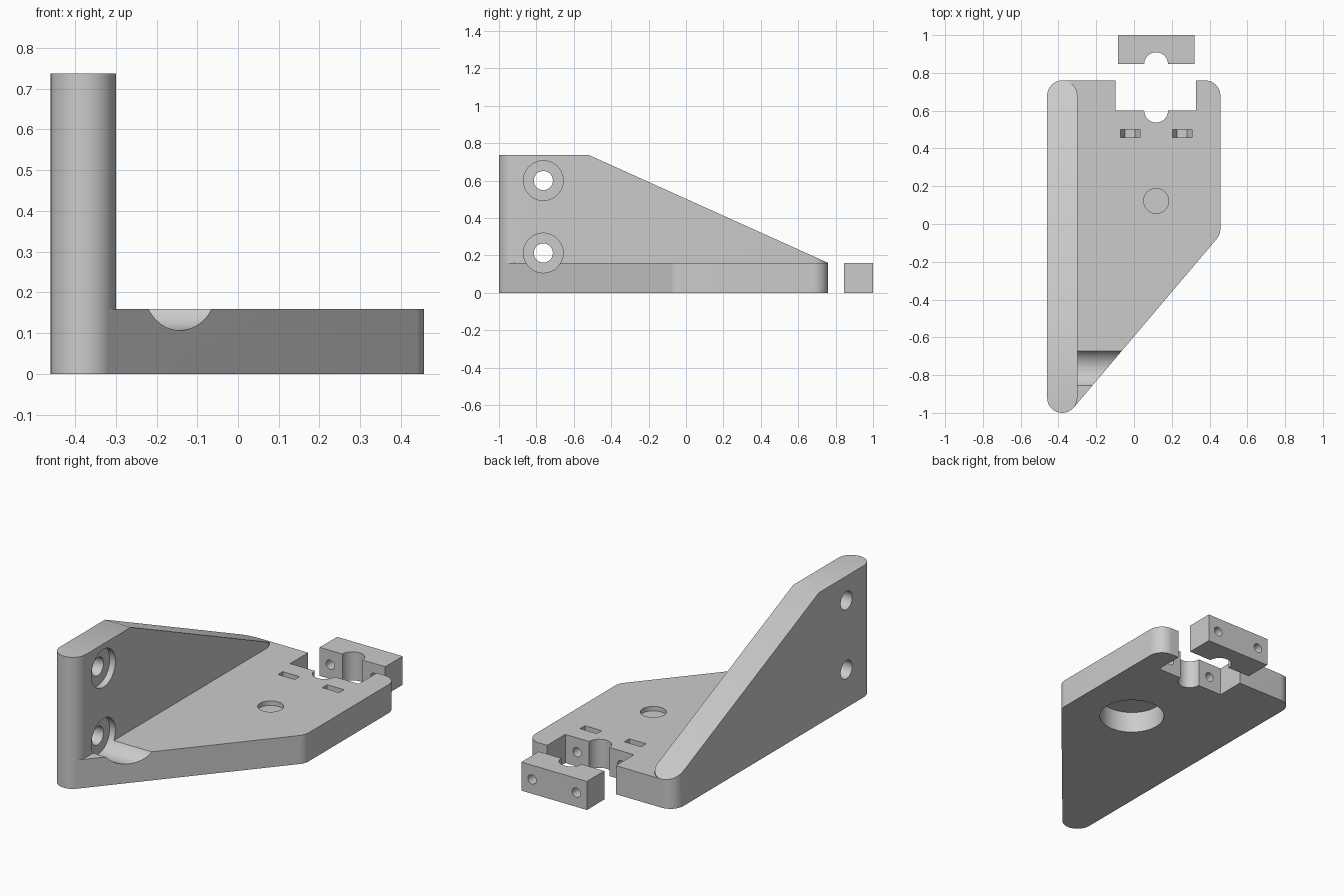
import bpy, bmesh
from math import sin, cos, pi, radians
from mathutils import Vector

if "Cube" in bpy.data.objects:
    bpy.data.objects.remove(bpy.data.objects["Cube"])

grey = bpy.data.materials.new("plain grey")
grey.use_nodes = True
colour = (0.6, 0.6, 0.6, 1)
grey.diffuse_color = colour
grey.node_tree.nodes["Principled BSDF"].inputs["Base Color"].default_value = colour

PLACE = {"x": lambda u, v, t: (t, u, v),
         "y": lambda u, v, t: (u, t, v),
         "z": lambda u, v, t: (u, v, t)}


def prism(name, pts, axis, a, b):
    """Extrude a 2D outline along an axis from a to b."""
    bm = bmesh.new()
    put = PLACE[axis]
    ends = [[bm.verts.new(put(u, v, t)) for u, v in pts] for t in (a, b)]
    bm.faces.new(ends[0])
    bm.faces.new(ends[1])
    n = len(pts)
    for i in range(n):
        j = (i + 1) % n
        bm.faces.new((ends[0][i], ends[0][j], ends[1][j], ends[1][i]))
    bmesh.ops.recalc_face_normals(bm, faces=bm.faces)
    mesh = bpy.data.meshes.new(name)
    bm.to_mesh(mesh)
    bm.free()
    mesh.materials.append(grey)
    obj = bpy.data.objects.new(name, mesh)
    bpy.context.collection.objects.link(obj)
    return obj


def arc(cu, cv, r, start, end, n=16):
    angles = [radians(start + (end - start) * i / n) for i in range(n + 1)]
    return [(cu + r * cos(t), cv + r * sin(t)) for t in angles]


def circle(cu, cv, r, n=48):
    return arc(cu, cv, r, 0, 360, n)[:-1]


def rect(u0, v0, u1, v1):
    return [(u0, v0), (u1, v0), (u1, v1), (u0, v1)]


def combine(obj, other, operation="DIFFERENCE"):
    """Apply a boolean and discard the second object."""
    other.hide_render = True
    mod = obj.modifiers.new("boolean", "BOOLEAN")
    mod.operation = operation
    mod.solver = "EXACT"
    mod.object = other
    bpy.context.view_layer.objects.active = obj
    bpy.ops.object.modifier_apply(modifier=mod.name)
    bpy.data.objects.remove(other)


THICK, R, END = 0.16, 0.08, 0.76
WALL_X, FRONT_Y = -0.38, -0.92
MID, SCREW, HALF_Z = 0.117, 0.1375, 0.08

# Upright wall with rounded ends and a sloping top
outline = arc(WALL_X, FRONT_Y, R, 180, 360) + arc(WALL_X, END - R, R, 0, 180)
bracket = prism("bracket", outline, "z", 0, 0.737)
slope = [(-0.6, 0.773), (0.8, 0.142), (0.8, 1), (-0.6, 1)]
combine(bracket, prism("slope_cutter", slope, "x", -0.6, 0))

# Base plate with a diagonal front and rounded right corners
tangent = -40.3
start = Vector((WALL_X + R * cos(radians(tangent)), FRONT_Y + R * sin(radians(tangent))))
centre_x = 0.457 - R
bend_y = start.y + 1.18 * (0.457 - start.x) + 0.029
plate = [(WALL_X, FRONT_Y), tuple(start)]
plate += arc(centre_x, bend_y, R, tangent, 0, 10)
plate += arc(centre_x, END - R, R, 0, 90)
plate += [(WALL_X, END)]
combine(bracket, prism("plate", plate, "z", 0, THICK), "UNION")

# Notch for the clamp, with the half-round rod seat
combine(bracket, prism("notch_cutter", rect(-0.097, 0.6, 0.328, 0.9), "z", -0.1, 0.3))
combine(bracket, prism("rod_cutter", circle(MID, 0.6, 0.063), "z", -0.1, 0.3))

# Shallow pocket above, wide pocket below
combine(bracket, prism("top_pocket", circle(MID, 0.122, 0.066), "z", 0.135, 0.3))
combine(bracket, prism("bottom_pocket", circle(MID, 0.122, 0.17, 64), "z", -0.1, 0.12))

# Wall screw holes with counterbores that also scoop the plate
for z in (0.213, 0.6):
    combine(bracket, prism("bore", circle(-0.763, z, 0.051), "x", -0.6, -0.2))
    combine(bracket, prism("counterbore", circle(-0.763, z, 0.106, 64), "x", -0.335, 0.3))

# Loose clamp block
clamp = prism("clamp_block", rect(-0.086, 0.846, 0.32, 1), "z", 0, THICK)
combine(clamp, prism("rod_cutter", circle(MID, 0.846, 0.063), "z", -0.1, 0.3))

# Clamp screw holes and hexagonal nut slots
for x in (MID - SCREW, MID + SCREW):
    combine(clamp, prism("screw", circle(x, HALF_Z, 0.026, 32), "y", 0.8, 1.1))
    combine(bracket, prism("screw", circle(x, HALF_Z, 0.026, 32), "y", 0.48, 0.7))
    w = 0.052
    nut = [(x - w, 0.2), (x - w, HALF_Z), (x - w / 2, HALF_Z - w * 0.866),
           (x + w / 2, HALF_Z - w * 0.866), (x + w, HALF_Z), (x + w, 0.2)]
    combine(bracket, prism("nut_slot", nut, "y", 0.457, 0.5))

# Smooth the round surfaces, keep the edges sharp
for obj in (bracket, clamp):
    bpy.ops.object.select_all(action="DESELECT")
    obj.select_set(True)
    bpy.context.view_layer.objects.active = obj
    bpy.ops.object.shade_smooth_by_angle(angle=radians(25))
